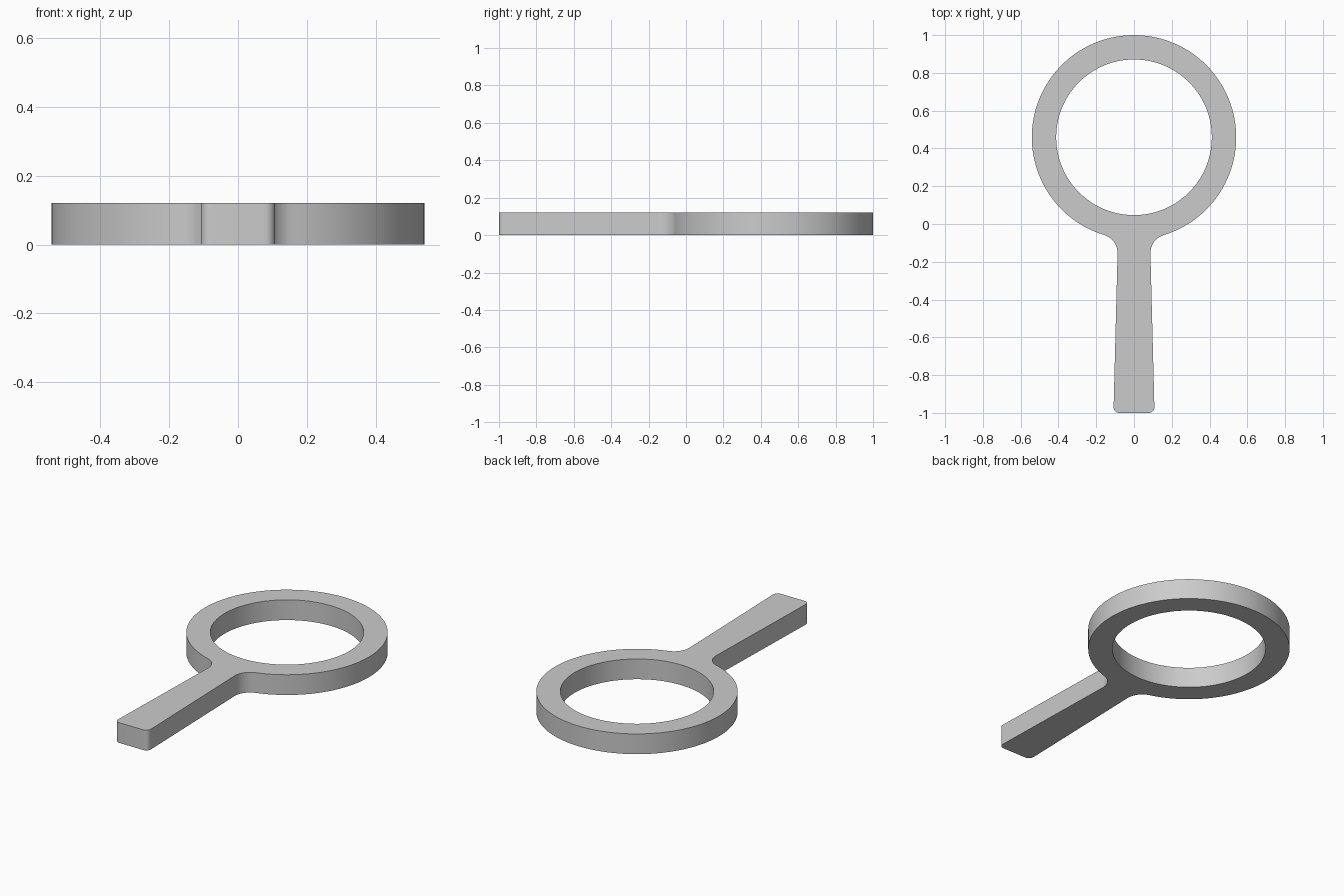
import bpy, bmesh
from math import sin, cos, pi, sqrt, atan2, radians

if "Cube" in bpy.data.objects:
    bpy.data.objects.remove(bpy.data.objects["Cube"])

THICK = 0.12
RING_Y, R_OUT, R_IN = 0.459, 0.541, 0.412
NECK, END, CORNER, FILLET = 0.087, 0.108, 0.03, 0.1


def arc(cx, cy, r, a0, a1, n):
    return [(cx + r * cos(a0 + (a1 - a0) * i / n),
             cy + r * sin(a0 + (a1 - a0) * i / n)) for i in range(n + 1)]


# Right half of the outline: handle corner, neck fillet, ring
fx = NECK + FILLET
fy = RING_Y - sqrt((R_OUT + FILLET) ** 2 - fx ** 2)
a = atan2(RING_Y - fy, -fx)
half = arc(END - CORNER, -1 + CORNER, CORNER, -pi / 2, 0, 8)
half += arc(fx, fy, FILLET, pi, a, 12)
half += arc(0, RING_Y, R_OUT, a - pi, pi / 2, 64)[1:]
outline = half + [(-x, y) for x, y in reversed(half[:-1])]
hole = arc(0, RING_Y, R_IN, 0, 2 * pi, 128)[:-1]

# Fill between outline and hole, then extrude to thickness
bm = bmesh.new()
edges = []
for loop in (outline, hole):
    vs = [bm.verts.new((x, y, 0)) for x, y in loop]
    edges += [bm.edges.new((vs[i - 1], vs[i])) for i in range(len(vs))]
bmesh.ops.triangle_fill(bm, edges=edges, use_beauty=True, use_dissolve=False)
ext = bmesh.ops.extrude_face_region(bm, geom=bm.faces[:], use_keep_orig=True)
top = [g for g in ext["geom"] if isinstance(g, bmesh.types.BMVert)]
bmesh.ops.translate(bm, verts=top, vec=(0, 0, THICK))
bmesh.ops.recalc_face_normals(bm, faces=bm.faces[:])

mesh = bpy.data.meshes.new("ring_with_handle")
bm.to_mesh(mesh)
bm.free()
obj = bpy.data.objects.new("ring_with_handle", mesh)
bpy.context.collection.objects.link(obj)
bpy.context.view_layer.objects.active = obj
obj.select_set(True)
bpy.ops.object.shade_smooth_by_angle(angle=radians(30))
